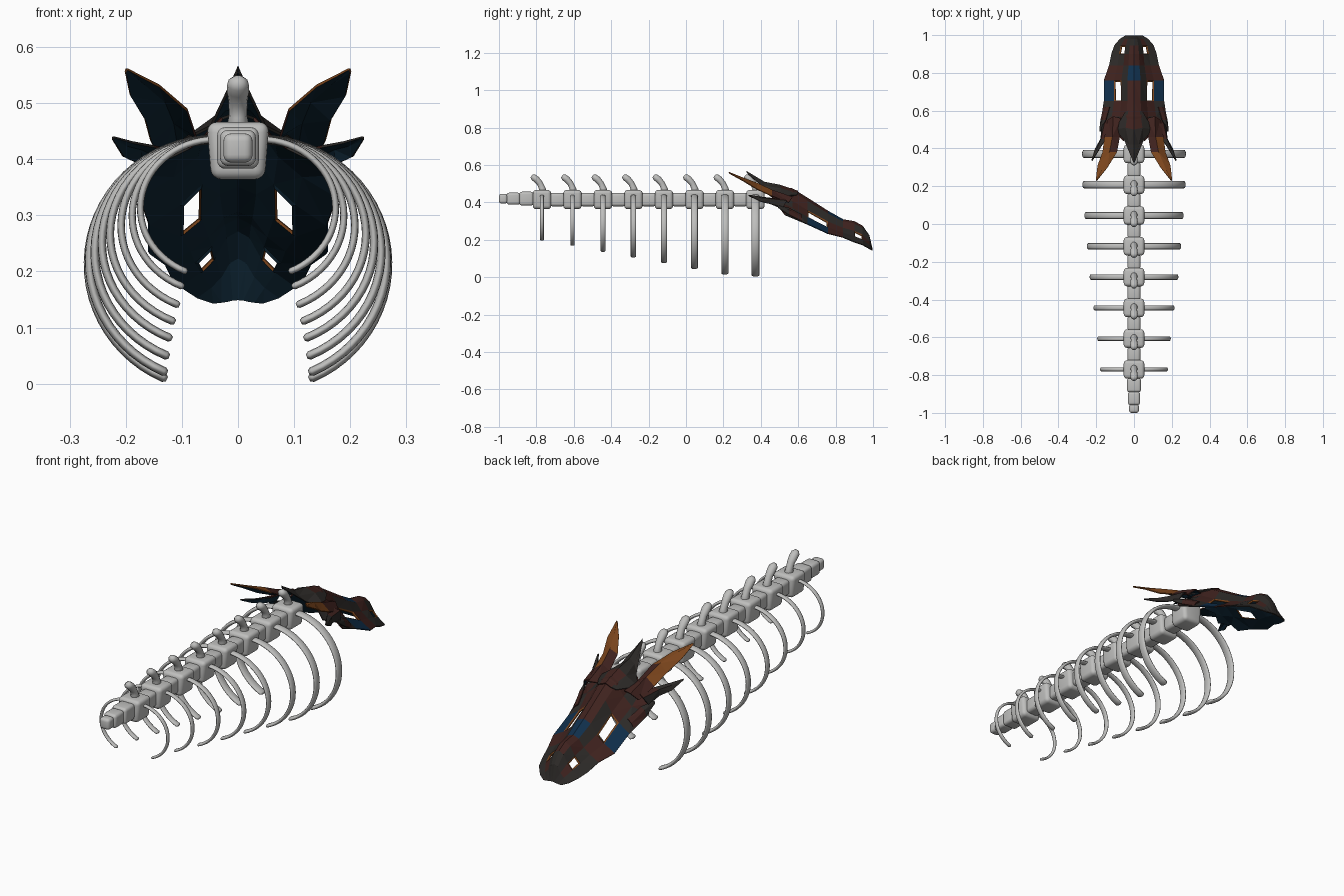
import bpy, bmesh, math
from mathutils import Vector

old = bpy.data.objects.get("Cube")
if old:
    bpy.data.objects.remove(old)


def material(name, rgb):
    m = bpy.data.materials.new(name)
    m.use_nodes = True
    m.diffuse_color = (*rgb, 1)
    m.node_tree.nodes["Principled BSDF"].inputs["Base Color"].default_value = (*rgb, 1)
    return m


bone = material("bone", (0.52, 0.52, 0.51))
MASK = [material("charcoal", (0.026, 0.023, 0.021)),
        material("dark_red", (0.05, 0.016, 0.013)),
        material("burnt_orange", (0.2, 0.06, 0.012)),
        material("blue", (0.005, 0.028, 0.07)),
        material("navy_lining", (0.004, 0.017, 0.031))]
CODE = "grob"


def finish(bm, name, mats, smooth):
    me = bpy.data.meshes.new(name)
    bm.to_mesh(me)
    bm.free()
    for m in mats:
        me.materials.append(m)
    for p in me.polygons:
        p.use_smooth = smooth
    ob = bpy.data.objects.new(name, me)
    bpy.context.collection.objects.link(ob)
    return ob


def rounded_block(name, loc, half, bevel, taper=1.0):
    bm = bmesh.new()
    bmesh.ops.create_cube(bm, size=2)
    for v in bm.verts:
        if v.co.z < 0:
            v.co.x *= taper
        v.co = Vector(loc) + Vector(a * h for a, h in zip(v.co, half))
    bmesh.ops.bevel(bm, geom=bm.edges[:], offset=bevel, segments=4,
                    profile=0.5, affect='EDGES', clamp_overlap=True)
    return finish(bm, name, [bone], True)


def sweep(name, path, normal, wide, thick, sides=12):
    """Elliptical tube along a planar path; wide runs along the plane normal."""
    path = [Vector(p) for p in path]
    n = Vector(normal)
    bm = bmesh.new()
    rings = []
    last = len(path) - 1
    for i, p in enumerate(path):
        d = (path[min(i + 1, last)] - path[max(i - 1, 0)]).normalized()
        side = d.cross(n)
        # rounded tips: a smaller ring just past each end
        spec = [(0, 1)]
        if i == 0:
            spec = [(-0.7, 0.55), (0, 1)]
        elif i == last:
            spec = [(0, 1), (0.7, 0.55)]
        for push, s in spec:
            c = p + d * push * thick[i]
            rings.append([bm.verts.new(c + n * math.cos(a) * wide[i] * s
                                       + side * math.sin(a) * thick[i] * s)
                          for a in (2 * math.pi * k / sides for k in range(sides))])
    for r, q in zip(rings, rings[1:]):
        for k in range(sides):
            j = (k + 1) % sides
            bm.faces.new((r[k], r[j], q[j], q[k]))
    bm.faces.new(rings[0])
    bm.faces.new(rings[-1])
    bmesh.ops.recalc_face_normals(bm, faces=bm.faces[:])
    return finish(bm, name, [bone], True)


# Vertebrae, discs, upper spines and rib pairs, from tail to neck
ZC, PITCH, START = 0.415, 0.163, -0.77
HALF_WIDTH = [0.18, 0.195, 0.215, 0.235, 0.25, 0.263, 0.273, 0.275]
BOTTOM = [0.195, 0.168, 0.135, 0.105, 0.075, 0.043, 0.014, 0.003]

for i, (w, b) in enumerate(zip(HALF_WIDTH, BOTTOM)):
    y = START + PITCH * i
    rounded_block(f"vertebra_{i}", (0, y, 0.415), (0.056, 0.049, 0.051), 0.018, 0.85)
    if i < 7:
        rounded_block(f"disc_{i}", (0, y + PITCH / 2, ZC), (0.034, 0.042, 0.036), 0.016)
    sweep(f"upper_spine_{i}",
          [(0, y + dy, z) for dy, z in ((0.004, 0.45), (0.0, 0.478), (-0.012, 0.503),
                                        (-0.03, 0.523), (-0.046, 0.535))],
          (1, 0, 0), (0.022, 0.016, 0.017, 0.02, 0.019), (0.025, 0.017, 0.016, 0.018, 0.017))
    th = 0.006 + 0.0025 * i / 7
    width = 0.010 + 0.011 * i / 7
    rz = (0.435 - b - th) / 1.91
    arc = [math.radians(90 - 156 * k / 28) for k in range(29)]
    rib = sweep(f"rib_pair_{i}",
                [(0.04 + (w - th - 0.04) * math.cos(a), y, 0.435 - rz + rz * math.sin(a))
                 for a in arc],
                (0, 1, 0), [width] * 29, [th] * 29)
    rib.modifiers.new("both_sides", 'MIRROR')

# Tapering tail bones
for i, (y, l, r) in enumerate(((-0.977, 0.023, 0.026), (-0.923, 0.036, 0.032),
                               (-0.853, 0.038, 0.037))):
    rounded_block(f"tail_bone_{i}", (0, y, ZC + 0.005), (r, l, r), 0.014)


def shell(name, rows, colours, holes=()):
    """Mirrored, lined sheet through rows of points; one colour letter per face."""
    bm = bmesh.new()
    grid = [[bm.verts.new(p) for p in row] for row in rows]
    faces = {}
    for i in range(len(grid) - 1):
        for j in range(len(grid[0]) - 1):
            f = bm.faces.new((grid[i][j], grid[i + 1][j],
                              grid[i + 1][j + 1], grid[i][j + 1]))
            f.normal_update()
            if f.normal.dot(Vector((0.5, 0.5, 1))) < 0:
                f.normal_flip()
            f.material_index = CODE.index(colours[i][j])
            faces[i, j] = f
    # openings with an orange rim
    for key, rim in holes:
        f = faces[key]
        made = bmesh.ops.inset_individual(bm, faces=[f], thickness=rim, depth=-0.004)
        for r in made["faces"]:
            r.material_index = 2
        bmesh.ops.delete(bm, geom=[f], context='FACES_ONLY')
    bmesh.ops.triangulate(bm, faces=bm.faces[:])
    ob = finish(bm, name, MASK, False)
    mirror = ob.modifiers.new("both_sides", 'MIRROR')
    mirror.use_clip = True
    lining = ob.modifiers.new("lining", 'SOLIDIFY')
    lining.thickness = 0.005
    lining.offset = -1
    lining.material_offset = 4
    return ob


# Mask stations: y, ridge height, edge half-width, edge height
STATIONS = ((0.44, 0.485, 0.135, 0.40), (0.50, 0.485, 0.165, 0.375),
            (0.57, 0.475, 0.178, 0.335), (0.65, 0.425, 0.16, 0.285),
            (0.76, 0.355, 0.16, 0.235), (0.84, 0.31, 0.132, 0.215),
            (0.90, 0.30, 0.12, 0.19), (0.945, 0.275, 0.105, 0.175),
            (0.98, 0.225, 0.075, 0.155), (0.998, 0.15, 0.045, 0.145))
ACROSS = ((0, 0), (0.22, 0.12), (0.42, 0.48), (0.66, 0.74), (1, 1))
rows = []
for i, (y, top, w, low) in enumerate(STATIONS):
    row = []
    for j, (fx, drop) in enumerate(ACROSS):
        # jagged rear edge and swept-back cheek point
        dy = 0.03 if i == 0 and j % 2 else (-0.04 if (i, j) == (2, 4) else 0)
        row.append((w * fx, y + dy, top + (low - top) * drop))
    rows.append(row)
shell("face_mask", rows,
      ["grrg", "rrgr", "rrrg", "rgob", "bgrr", "rrgg", "rgog", "ggrg", "gggg"],
      [((3, 2), 0.009), ((6, 2), 0.008)])

# Central crest sweeping back to a point
shell("crest", [[(0, 0.60, 0.462), (0.03, 0.60, 0.45), (0.05, 0.59, 0.44)],
                [(0, 0.50, 0.495), (0.045, 0.51, 0.475), (0.10, 0.50, 0.435)],
                [(0, 0.42, 0.51), (0.025, 0.42, 0.49), (0.05, 0.44, 0.46)],
                [(0, 0.325, 0.567), (0.003, 0.328, 0.56), (0.006, 0.332, 0.553)]],
      ["rg", "gg", "gg"])

# Long horns: inner edge, raised ridge, outer edge
shell("long_horns", [[(0.07, 0.56, 0.43), (0.11, 0.57, 0.43), (0.14, 0.55, 0.40)],
                     [(0.075, 0.46, 0.445), (0.115, 0.46, 0.468), (0.157, 0.46, 0.435)],
                     [(0.09, 0.38, 0.49), (0.13, 0.38, 0.505), (0.167, 0.38, 0.472)],
                     [(0.14, 0.30, 0.533), (0.165, 0.30, 0.535), (0.193, 0.31, 0.515)],
                     [(0.197, 0.232, 0.562), (0.2, 0.23, 0.562), (0.202, 0.234, 0.557)]],
      ["rr", "ro", "oo", "oo"])

# Short cheek horns
shell("cheek_horns", [[(0.13, 0.53, 0.42), (0.155, 0.54, 0.41), (0.17, 0.52, 0.375)],
                      [(0.15, 0.45, 0.425), (0.175, 0.45, 0.42), (0.178, 0.45, 0.392)],
                      [(0.188, 0.39, 0.432), (0.2, 0.39, 0.426), (0.206, 0.40, 0.405)],
                      [(0.222, 0.337, 0.441), (0.224, 0.336, 0.44), (0.225, 0.34, 0.436)]],
      ["rg", "gg", "gg"])

# Lower cheek barbs behind the jaw
shell("jaw_barbs", [[(0.13, 0.62, 0.335), (0.15, 0.62, 0.32), (0.162, 0.62, 0.30)],
                    [(0.15, 0.55, 0.372), (0.17, 0.55, 0.36), (0.178, 0.55, 0.335)],
                    [(0.178, 0.49, 0.385), (0.181, 0.49, 0.38), (0.184, 0.495, 0.372)]],
      ["rr", "gg"])
